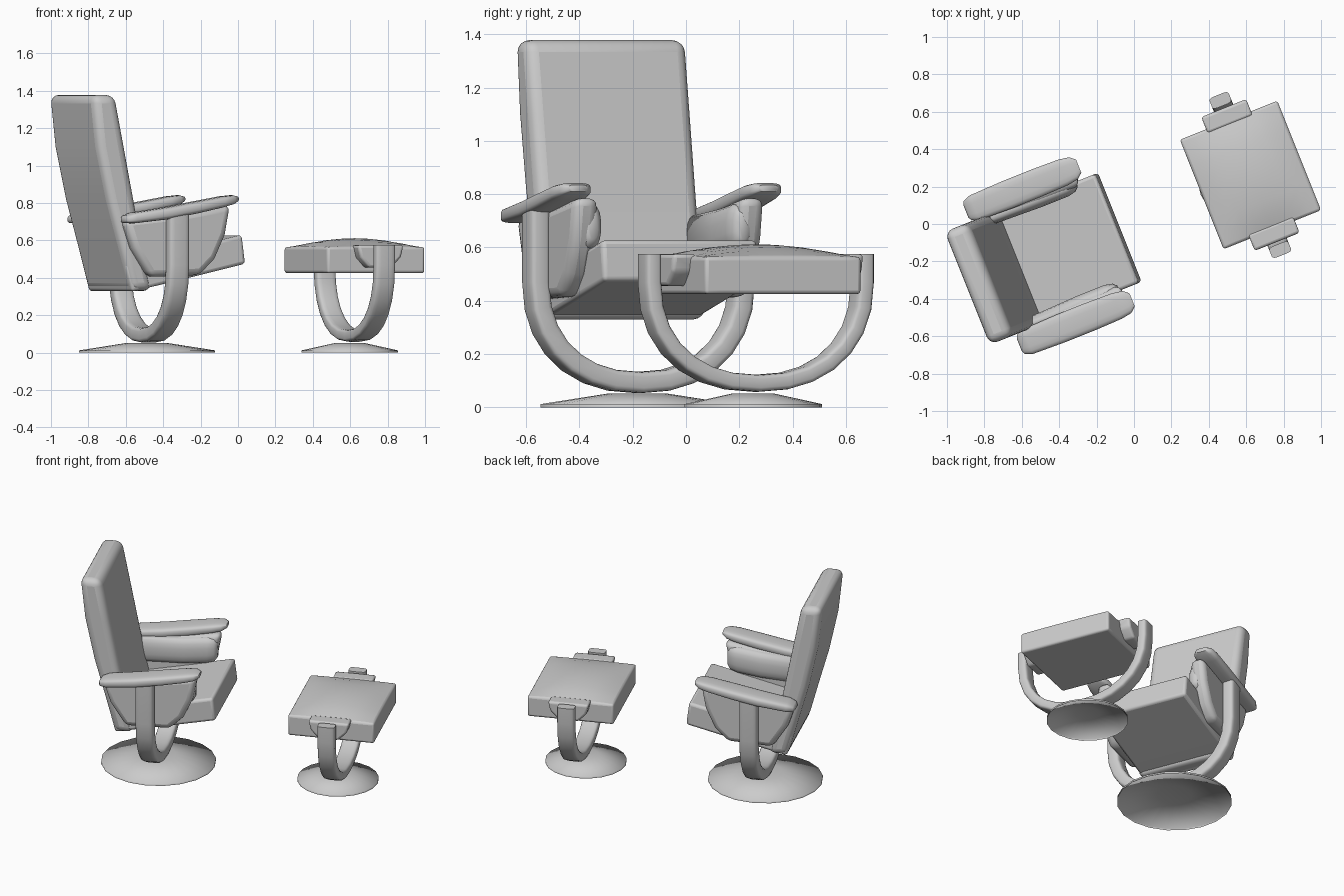
import bpy, bmesh, math
from mathutils import Matrix, Vector

if "Cube" in bpy.data.objects:
    bpy.data.objects.remove(bpy.data.objects["Cube"])

TURN = Matrix.Rotation(math.radians(21.8), 4, 'Z')
CHAIR = Matrix.Translation((-0.487, -0.182, 0)) @ TURN
STOOL = Matrix.Translation((0.597, 0.252, 0)) @ TURN


def finish(name, bm, place, bevel=0, segments=3, angle=50):
    """Turn a bmesh in local space (x forward, y sideways) into a placed object."""
    bmesh.ops.recalc_face_normals(bm, faces=bm.faces)
    me = bpy.data.meshes.new(name)
    bm.to_mesh(me)
    bm.free()
    ob = bpy.data.objects.new(name, me)
    bpy.context.collection.objects.link(ob)
    ob.matrix_world = place
    if bevel:
        m = ob.modifiers.new("soft_edges", 'BEVEL')
        m.width, m.segments = bevel, segments
        m.limit_method, m.angle_limit = 'ANGLE', math.radians(30)
    bpy.ops.object.select_all(action='DESELECT')
    ob.select_set(True)
    bpy.context.view_layer.objects.active = ob
    bpy.ops.object.shade_smooth_by_angle(angle=math.radians(angle))
    return ob


def slab(name, place, profile, y0, y1, bevel, segments=3):
    """Extrude a side profile (x, z) between two sideways positions."""
    bm = bmesh.new()
    f = bm.faces.new([bm.verts.new((x, y0, z)) for x, z in profile])
    r = bmesh.ops.extrude_face_region(bm, geom=[f])
    bmesh.ops.translate(bm, vec=(0, y1 - y0, 0),
                        verts=[v for v in r['geom'] if isinstance(v, bmesh.types.BMVert)])
    return finish(name, bm, place, bevel, segments)


def skin(bm, rings, cap_start=True):
    loops = [[bm.verts.new(p) for p in ring] for ring in rings]
    n = len(loops[0])
    for a, b in zip(loops, loops[1:]):
        for i in range(n):
            bm.faces.new((a[i], a[(i + 1) % n], b[(i + 1) % n], b[i]))
    if cap_start:
        bm.faces.new(loops[0])
    bm.faces.new(loops[-1])


def sgn_pow(t, p):
    return math.copysign(abs(t) ** p, t)


def rounded(hw, hh, power=0.5, n=16):
    """Soft rectangular cross-section."""
    return [(hw * sgn_pow(math.cos(2 * math.pi * (i + .5) / n), power),
             hh * sgn_pow(math.sin(2 * math.pi * (i + .5) / n), power)) for i in range(n)]


def loft(name, place, stations, y, power=0.55):
    """Stations along x: x, centre z, half width, half height."""
    bm = bmesh.new()
    skin(bm, [[(x, y + a, z + b) for a, b in rounded(hw, hh, power)]
              for x, z, hw, hh in stations])
    return finish(name, bm, place)


def u_leg(name, place, top, x, R, hw, hh, low):
    """U-shaped bent frame passing under the seat."""
    bm = bmesh.new()
    knee = 0.47
    path = [(-R, top)]
    for i in range(15):
        t = math.pi + math.pi * i / 14
        path.append((R * sgn_pow(math.cos(t), .9), knee - (knee - low) * abs(math.sin(t)) ** .9))
    path.append((R, top))
    rings = []
    for i, p in enumerate(path):
        a, b = path[max(i - 1, 0)], path[min(i + 1, len(path) - 1)]
        d = Vector((b[0] - a[0], b[1] - a[1])).normalized()
        rings.append([(x + s, p[0] - d.y * t, p[1] + d.x * t) for s, t in rounded(hw, hh, .42)])
    skin(bm, rings)
    return finish(name, bm, place)


def disc(name, place, r):
    """Low conical floor plate, hollow underneath."""
    bm = bmesh.new()
    skin(bm, [[(q * math.cos(2 * math.pi * i / 20), q * math.sin(2 * math.pi * i / 20), z)
               for i in range(20)] for q, z in ((r, 0), (r, .012), (r * .3, .052))],
         cap_start=False)
    return finish(name, bm, place, angle=89)


# Chair: floor plate, frame, seat and backrest
disc("chair_base", CHAIR, 0.365)
u_leg("chair_leg", CHAIR, 0.765, 0.01, 0.415, 0.058, 0.04, 0.093)
slab("seat", CHAIR, [(-.21, .325), (.10, .395), (.445, .475), (.425, .63), (-.25, .475)],
     -.314, .314, 0.018)
slab("backrest", CHAIR,
     [(-.215, .33), (-.09, .33), (-.145, .57), (-.195, .82), (-.25, 1.1), (-.305, 1.378),
      (-.44, 1.378), (-.41, 1.1), (-.35, .82), (-.28, .57)], -.325, .325, 0.045, 4)

# Chair arms, mirrored left and right
PANEL = [(-.28, .71), (-.23, .56), (-.13, .405), (.16, .415), (.245, .50), (.305, .63),
         (.335, .79), (.05, .745)]
for side, s in (("right", -1), ("left", 1)):
    slab(side + "_arm_panel", CHAIR, PANEL, s * .285, s * .385, 0.035)
    loft(side + "_arm_cushion", CHAIR,
         [(-.2, .63, .02, .05), (-.18, .635, .04, .085), (.1, .655, .05, .09),
          (.25, .675, .05, .09), (.295, .68, .04, .08), (.315, .68, .02, .05)], s * .305, .8)
    loft(side + "_arm_pad", CHAIR,
         [(-.29, .711, .035, .010), (-.28, .713, .056, .02), (-.24, .72, .072, .029),
          (-.05, .745, .078, .033), (.12, .776, .078, .033), (.27, .806, .074, .030),
          (.33, .817, .064, .025), (.36, .822, .038, .013)], s * .385)

# Footstool: floor plate, frame, domed cushion and side brackets
disc("stool_base", STOOL, 0.259)
u_leg("stool_leg", STOOL, 0.575, 0.027, 0.43, 0.056, 0.032, 0.09)
bm = bmesh.new()
N, X0, X1, W = 8, -.253, .308, .315
top = [[bm.verts.new((X0 + (X1 - X0) * i / N, -W + 2 * W * j / N,
                      .565 + .047 * (math.sin(math.pi * i / N) * math.sin(math.pi * j / N)) ** .7))
        for j in range(N + 1)] for i in range(N + 1)]
for i in range(N):
    for j in range(N):
        bm.faces.new((top[i][j], top[i + 1][j], top[i + 1][j + 1], top[i][j + 1]))
r = bmesh.ops.extrude_edge_only(bm, edges=[e for e in bm.edges if e.is_boundary])
for v in [g for g in r['geom'] if isinstance(g, bmesh.types.BMVert)]:
    v.co.z = .425
bmesh.ops.holes_fill(bm, edges=[e for e in bm.edges if e.is_boundary], sides=0)
finish("stool_cushion", bm, STOOL, 0.014)
for side, s in (("right", -1), ("left", 1)):
    slab(side + "_stool_bracket", STOOL,
         [(-.105, .575), (-.09, .51), (-.04, .455), (.09, .455), (.145, .51), (.16, .575)],
         s * .29, s * .385, 0.015)
